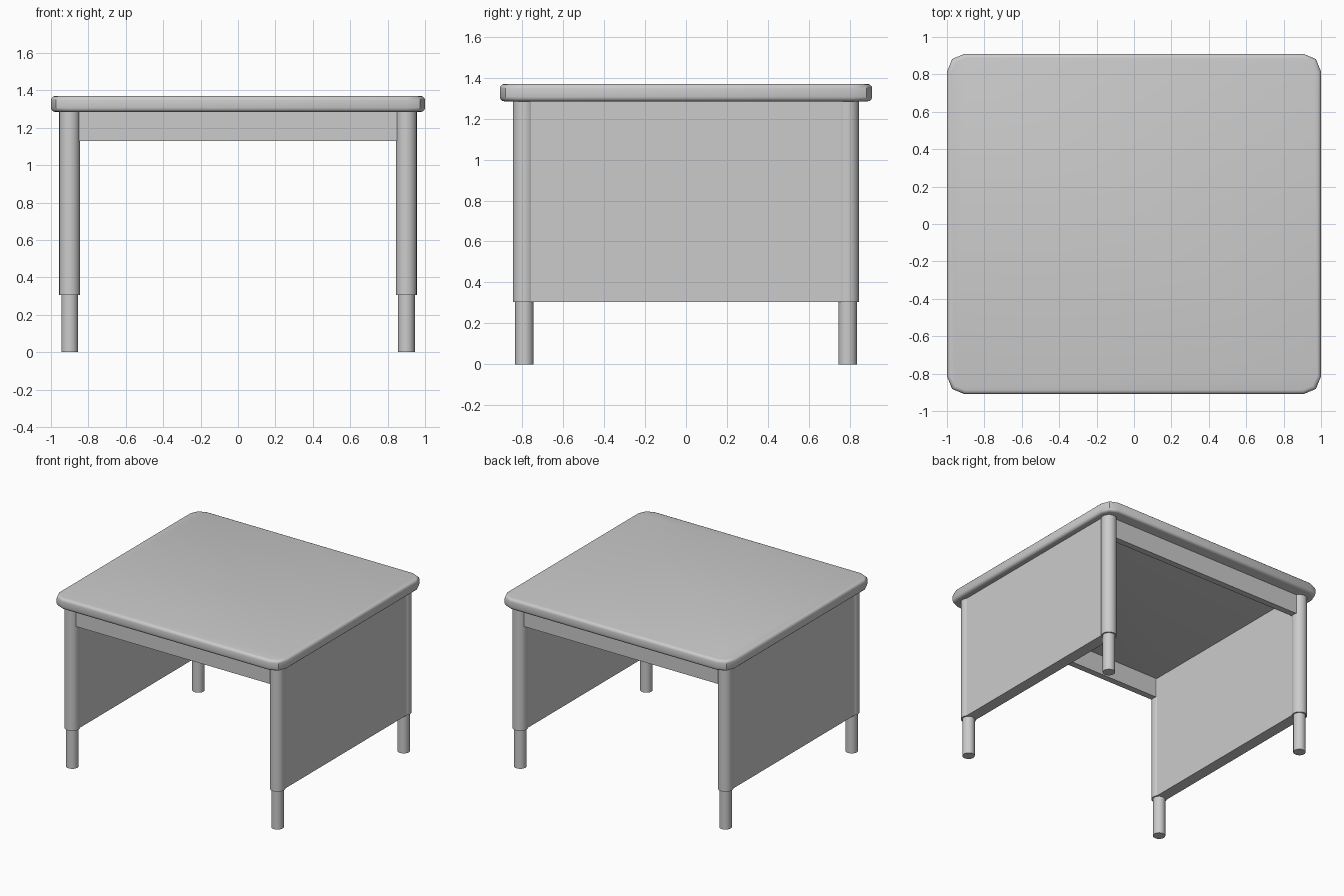
import bpy, bmesh, math

if "Cube" in bpy.data.objects:
    bpy.data.objects.remove(bpy.data.objects["Cube"])

LEG_X, LEG_Y = 0.90, 0.79
TOP_Z, UNDER_Z, STEP_Z = 1.37, 1.285, 0.305


def finish(name, bm, smooth=None):
    mesh = bpy.data.meshes.new(name)
    bm.to_mesh(mesh)
    bm.free()
    obj = bpy.data.objects.new(name, mesh)
    bpy.context.collection.objects.link(obj)
    if smooth:
        bpy.ops.object.select_all(action='DESELECT')
        obj.select_set(True)
        bpy.context.view_layer.objects.active = obj
        bpy.ops.object.shade_smooth_by_angle(angle=math.radians(smooth))
    return obj


def box_bm(x0, x1, y0, y1, z0, z1):
    bm = bmesh.new()
    bmesh.ops.create_cube(bm, size=1)
    for v in bm.verts:
        v.co.x = x1 if v.co.x > 0 else x0
        v.co.y = y1 if v.co.y > 0 else y0
        v.co.z = z1 if v.co.z > 0 else z0
    return bm


def cylinder(name, x, y, r, z0, z1):
    bm = bmesh.new()
    bmesh.ops.create_cone(bm, cap_ends=True, segments=24, radius1=r, radius2=r, depth=z1 - z0)
    bmesh.ops.translate(bm, verts=bm.verts, vec=(x, y, (z0 + z1) / 2))
    return finish(name, bm, 40)


# Table top: corners cut in two segments, then softened rims
bm = box_bm(-1, 1, -0.91, 0.91, UNDER_Z, TOP_Z)
upright = [e for e in bm.edges if abs(e.verts[0].co.z - e.verts[1].co.z) > 0.01]
bmesh.ops.bevel(bm, geom=upright, offset=0.095, segments=2, profile=0.5, affect='EDGES')
rims = [e for e in bm.edges if abs(e.verts[0].co.z - e.verts[1].co.z) < 0.001]
bmesh.ops.bevel(bm, geom=rims, offset=0.022, segments=3, profile=0.5, affect='EDGES')
finish("table_top", bm, 35)

# Legs: thick upper sleeve and thinner foot
for sx, xn in ((-1, "left"), (1, "right")):
    for sy, yn in ((-1, "front"), (1, "back")):
        x, y = sx * LEG_X, sy * LEG_Y
        cylinder(f"{yn}_{xn}_leg_sleeve", x, y, 0.056, STEP_Z, UNDER_Z + 0.01)
        cylinder(f"{yn}_{xn}_foot", x, y, 0.045, 0, STEP_Z + 0.02)

# Full-height side panels
for sx, xn in ((-1, "left"), (1, "right")):
    cx = sx * LEG_X
    finish(f"{xn}_side_panel",
           box_bm(cx - 0.045, cx + 0.045, -LEG_Y, LEG_Y, STEP_Z, UNDER_Z + 0.005))

# Aprons at front and back
for sy, yn in ((-1, "front"), (1, "back")):
    cy = sy * LEG_Y
    finish(f"{yn}_apron",
           box_bm(-LEG_X, LEG_X, cy - 0.025, cy + 0.025, 1.13, UNDER_Z + 0.005))
